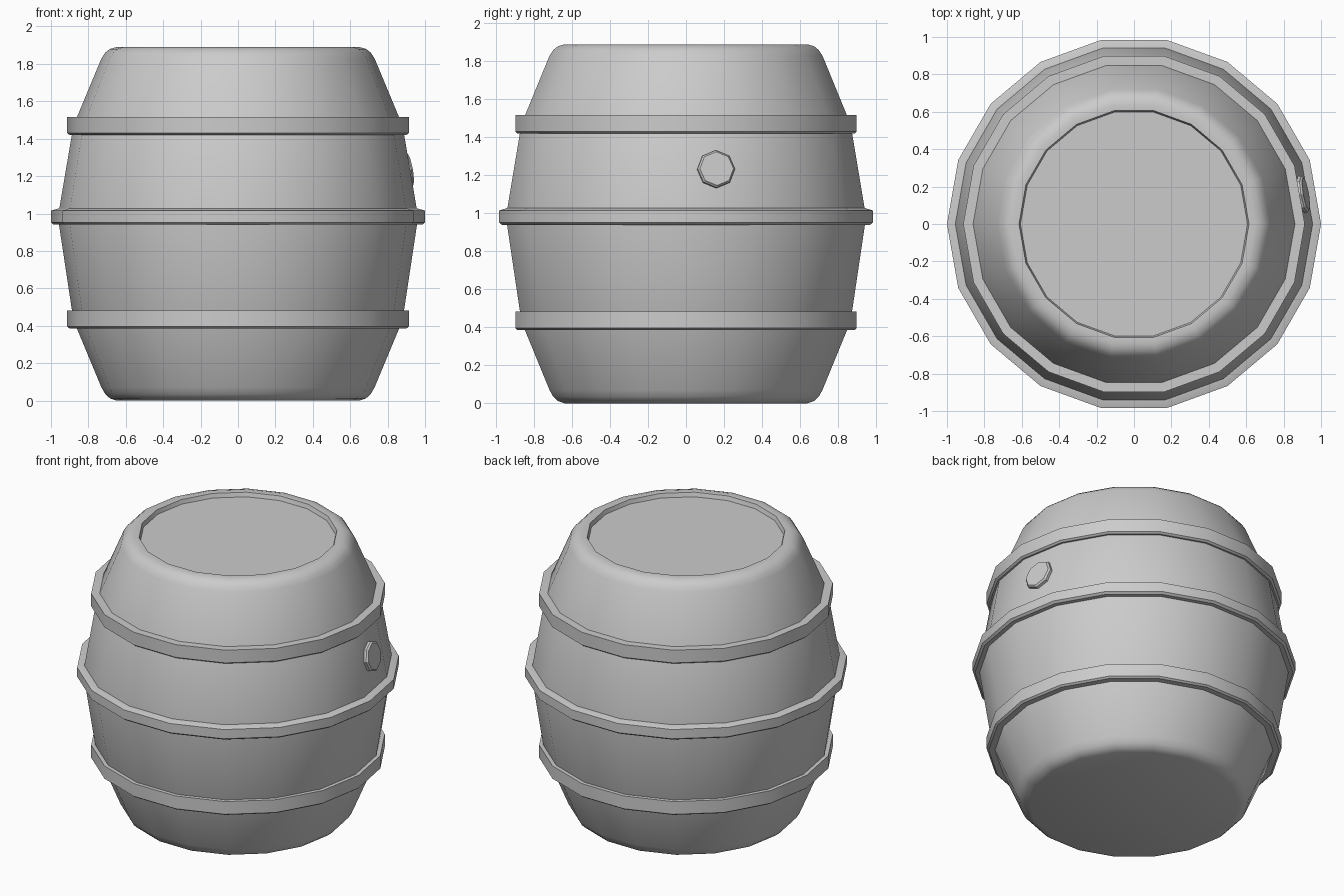
import bpy, bmesh
from math import cos, sin, radians, tau
from mathutils import Vector, Matrix

if "Cube" in bpy.data.objects:
    bpy.data.objects.remove(bpy.data.objects["Cube"])


def lathe(name, profile, sides=18, closed=False):
    """Revolve (radius, height) points about z; cap open ends."""
    bm = bmesh.new()
    rings = [[bm.verts.new((r * cos(tau * i / sides), r * sin(tau * i / sides), z))
              for i in range(sides)] for r, z in profile]
    pairs = list(zip(rings, rings[1:]))
    if closed:
        pairs.append((rings[-1], rings[0]))
    else:
        bm.faces.new(rings[0][::-1])
        bm.faces.new(rings[-1])
    for a, b in pairs:
        for i in range(sides):
            j = (i + 1) % sides
            bm.faces.new((a[i], a[j], b[j], b[i]))
    bmesh.ops.recalc_face_normals(bm, faces=bm.faces)
    mesh = bpy.data.meshes.new(name)
    bm.to_mesh(mesh)
    bm.free()
    obj = bpy.data.objects.new(name, mesh)
    bpy.context.collection.objects.link(obj)
    bpy.ops.object.select_all(action='DESELECT')
    obj.select_set(True)
    bpy.context.view_layer.objects.active = obj
    bpy.ops.object.shade_smooth_by_angle(angle=radians(32))
    return obj


# Bulging body with rounded ends and a shallow recessed lid
lathe("barrel_body", [
    (0.65, 0), (0.685, 0.012), (0.71, 0.035), (0.73, 0.07),
    (0.88, 0.43), (0.96, 0.96), (0.96, 1.0), (0.88, 1.47),
    (0.73, 1.83), (0.71, 1.86), (0.685, 1.88), (0.65, 1.89),
    (0.615, 1.888), (0.607, 1.86)])

# Lower and upper hoops
for name, z in (("lower_hoop", 0.385), ("upper_hoop", 1.42)):
    lathe(name, [(0.85, z), (0.90, z), (0.913, z + 0.01),
                 (0.913, z + 0.097), (0.85, z + 0.097)], closed=True)

# Middle hoop
lathe("middle_hoop", [(0.92, 0.94), (0.985, 0.94), (1.0, 0.952),
                      (1.0, 1.015), (0.96, 1.027), (0.92, 1.027)], closed=True)

# Octagonal bung, tilted to lie on the body facet
bung = lathe("bung", [(0.10, -0.06), (0.10, 0.022), (0.09, 0.033)], sides=8)
az = radians(10)
normal = Vector((cos(az), sin(az), 0.177)).normalized()
bung.matrix_world = (Matrix.Translation((0.888, 0.156, 1.23))
                     @ normal.to_track_quat('Z', 'Y').to_matrix().to_4x4())
